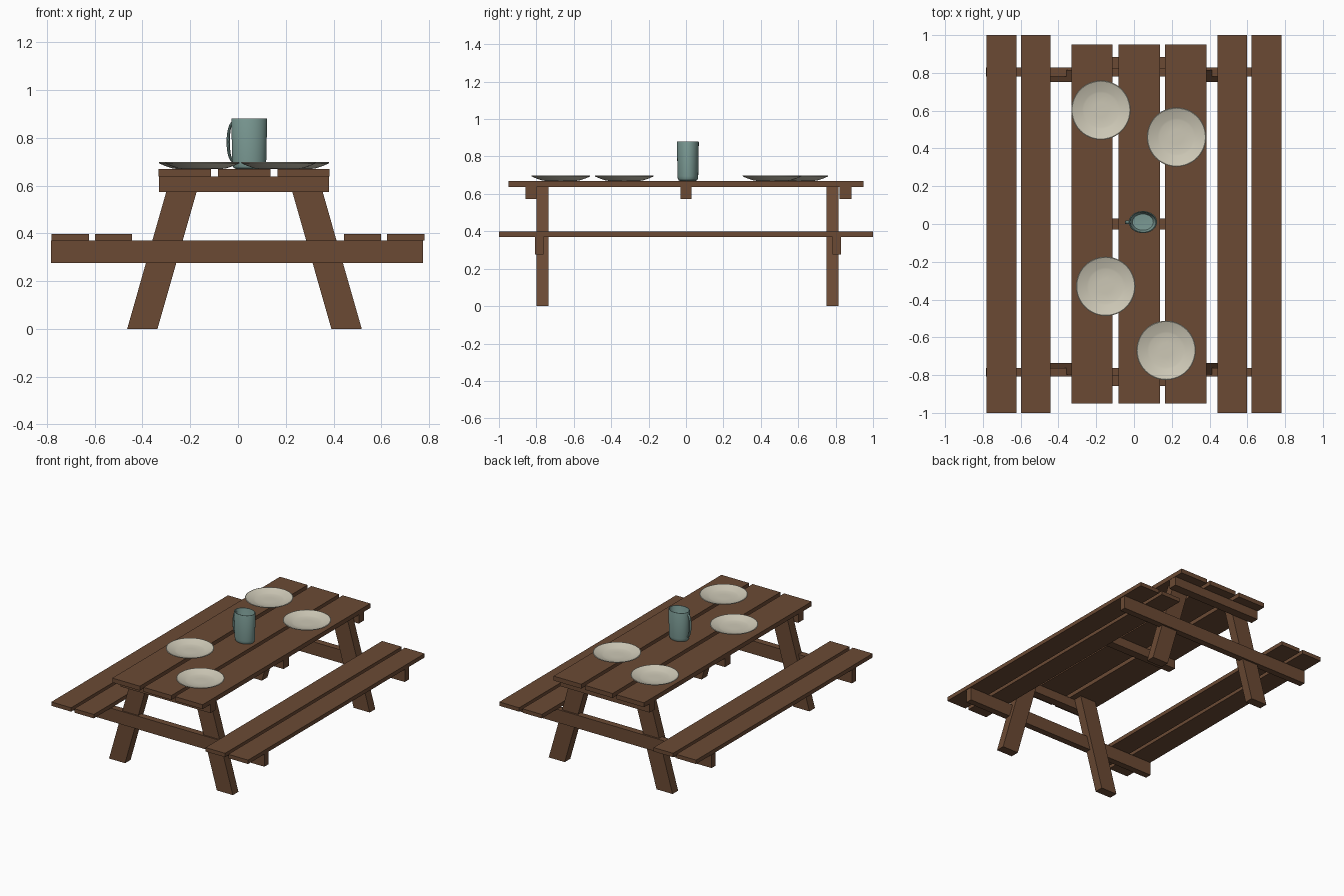
import bpy, bmesh, math

if "Cube" in bpy.data.objects:
    bpy.data.objects.remove(bpy.data.objects["Cube"])


def material(name, rgb):
    m = bpy.data.materials.new(name)
    lin = [((c / 255 + 0.055) / 1.055) ** 2.4 for c in rgb]
    m.diffuse_color = (*lin, 1)
    m.use_nodes = True
    m.node_tree.nodes["Principled BSDF"].inputs["Base Color"].default_value = m.diffuse_color
    return m


WOOD = material("brown wood", (107, 74, 52))
CREAM = material("cream ceramic", (205, 200, 182))
TEAL = material("teal ceramic", (122, 153, 147))


def finish(name, bm, mat, smooth=False):
    bmesh.ops.recalc_face_normals(bm, faces=bm.faces)
    me = bpy.data.meshes.new(name)
    bm.to_mesh(me)
    bm.free()
    me.materials.append(mat)
    ob = bpy.data.objects.new(name, me)
    bpy.context.collection.objects.link(ob)
    if smooth:
        bpy.ops.object.select_all(action='DESELECT')
        ob.select_set(True)
        bpy.context.view_layer.objects.active = ob
        bpy.ops.object.shade_smooth_by_angle(angle=math.radians(35))
    return ob


def prism(name, outline, y0, y1):
    """Extrude an x-z outline along y."""
    bm = bmesh.new()
    a = [bm.verts.new((x, y0, z)) for x, z in outline]
    b = [bm.verts.new((x, y1, z)) for x, z in outline]
    n = len(a)
    bm.faces.new(a)
    bm.faces.new(b[::-1])
    for i in range(n):
        j = (i + 1) % n
        bm.faces.new((a[i], b[i], b[j], a[j]))
    return finish(name, bm, WOOD)


def box(name, x0, x1, y0, y1, z0, z1):
    return prism(name, [(x0, z0), (x1, z0), (x1, z1), (x0, z1)], y0, y1)


def bridge(bm, rings, closed=False):
    """Skin a list of equal vertex rings."""
    pairs = list(zip(rings, rings[1:])) + ([(rings[-1], rings[0])] if closed else [])
    for a, b in pairs:
        n = len(a)
        for i in range(n):
            j = (i + 1) % n
            bm.faces.new((a[i], a[j], b[j], b[i]))


def turned(name, profile, cx, cy, mat, squash=1.0, seg=48):
    """Revolve (radius, z) points; squash flattens along y."""
    bm = bmesh.new()
    rings = []
    for r, z in profile:
        rings.append([bm.verts.new((cx + r * math.cos(2 * math.pi * i / seg),
                                    cy + squash * r * math.sin(2 * math.pi * i / seg), z))
                      for i in range(seg)])
    bridge(bm, rings)
    bm.faces.new(rings[0])
    bm.faces.new(rings[-1])
    return finish(name, bm, mat, True)


# tabletop planks
for i, (x0, x1) in enumerate([(-0.332, -0.113), (-0.083, 0.137), (0.165, 0.384)]):
    box(f"tabletop_plank_{i + 1}", x0, x1, -0.95, 0.95, 0.638, 0.67)

# bench planks
for side, s in (("left", -1), ("right", 1)):
    for part, a, b in (("inner", 0.443, 0.598), ("outer", 0.623, 0.78)):
        x0, x1 = sorted((s * a, s * b))
        box(f"{side}_bench_{part}_plank", x0, x1, -1, 1, 0.37, 0.398)

# beams under the tabletop
for name, y0, y1 in (("front", -0.858, -0.80), ("middle", -0.03, 0.03), ("back", 0.822, 0.884)):
    box(f"{name}_tabletop_beam", -0.33, 0.382, y0, y1, 0.574, 0.638)

# long cross beams carrying the benches
for name, y0, y1 in (("front", -0.808, -0.762), ("back", 0.782, 0.828)):
    box(f"{name}_bench_beam", -0.783, 0.775, y0, y1, 0.276, 0.37)

# slanted legs, mirrored about the table centre
CX, H = 0.027, 0.638
for end, y0, y1 in (("front", -0.798, -0.735), ("back", 0.752, 0.815)):
    for side, s in (("left", -1), ("right", 1)):
        pts = [(0.364, 0), (0.491, 0), (0.309, H), (0.182, H)]
        prism(f"{end}_{side}_leg", [(CX + s * x, z) for x, z in pts], y0, y1)

# plates
plate = [(0.085, 0.670), (0.10, 0.672), (0.13, 0.682), (0.156, 0.693), (0.157, 0.697),
         (0.153, 0.698), (0.128, 0.688), (0.10, 0.680), (0.09, 0.677), (0.04, 0.676)]
for i, (x, y) in enumerate([(-0.175, 0.603), (0.225, 0.46), (-0.15, -0.33), (0.17, -0.669)]):
    turned(f"plate_{i + 1}", plate, x, y, CREAM)

# mug body, oval and hollow
MX, MY = 0.047, 0.01
mug = [(0.056, 0.670), (0.064, 0.673), (0.069, 0.681), (0.071, 0.695), (0.075, 0.876),
       (0.0735, 0.880), (0.069, 0.880), (0.0675, 0.876), (0.064, 0.695), (0.055, 0.682),
       (0.02, 0.680)]
turned("mug_body", mug, MX, MY, TEAL, squash=0.78)

# mug handle, a swept oval tube
bm = bmesh.new()
rings = []
for k in range(21):
    t = math.radians(90 + 180 * k / 20)
    ct, st = math.cos(t), math.sin(t)
    ring = []
    for i in range(10):
        u = 2 * math.pi * i / 10
        w = 0.007 * math.cos(u)
        ring.append(bm.verts.new((-0.022 + (0.019 + w) * ct,
                                  MY + 0.010 * math.sin(u),
                                  0.783 + (0.078 + w) * st)))
    rings.append(ring)
# tuck both ends into the wall
for first, ring in ((True, rings[0]), (False, rings[-1])):
    end = [bm.verts.new((v.co.x + 0.006, v.co.y, v.co.z)) for v in ring]
    bridge(bm, [end, ring])
    bm.faces.new(end)
bridge(bm, rings)
finish("mug_handle", bm, TEAL, True)
